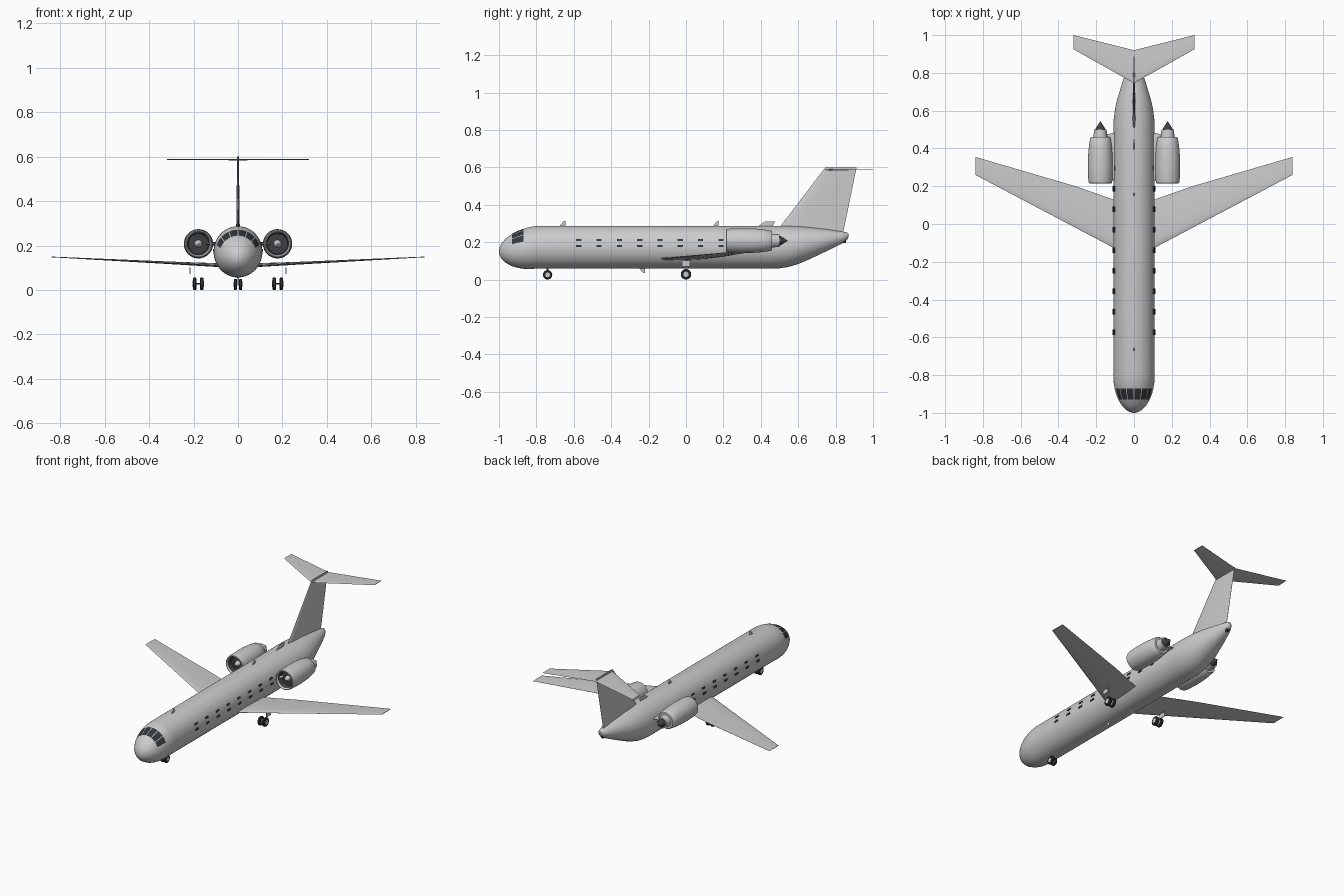
import bpy, bmesh, math
from mathutils import Matrix, Vector

cube = bpy.data.objects.get("Cube")
if cube:
    bpy.data.objects.remove(cube, do_unlink=True)


def material(name, rgb):
    m = bpy.data.materials.new(name)
    m.use_nodes = True
    m.diffuse_color = (*rgb, 1)
    m.node_tree.nodes["Principled BSDF"].inputs["Base Color"].default_value = (*rgb, 1)
    return m


GREY = material("light grey", (0.6, 0.6, 0.6))
GLASS = material("dark glass", (0.035, 0.04, 0.045))
DARK = material("dark metal", (0.05, 0.05, 0.055))
RUBBER = material("black rubber", (0.03, 0.03, 0.03))


def finish(name, bm, mats, angle=35):
    bmesh.ops.recalc_face_normals(bm, faces=bm.faces)
    mesh = bpy.data.meshes.new(name)
    bm.to_mesh(mesh)
    bm.free()
    for m in mats:
        mesh.materials.append(m)
    ob = bpy.data.objects.new(name, mesh)
    bpy.context.collection.objects.link(ob)
    bpy.ops.object.select_all(action="DESELECT")
    ob.select_set(True)
    bpy.context.view_layer.objects.active = ob
    bpy.ops.object.shade_smooth_by_angle(angle=math.radians(angle))
    return ob


def loft(name, rings, mats, rule=None, angle=35):
    """Skin a list of rings; rule(ring index, side index) picks the material."""
    bm = bmesh.new()
    rows = [[bm.verts.new(p) for p in ring] for ring in rings]
    n = len(rows[0])
    for i in range(len(rows) - 1):
        for j in range(n):
            k = (j + 1) % n
            f = bm.faces.new((rows[i][j], rows[i][k], rows[i + 1][k], rows[i + 1][j]))
            f.material_index = rule(i, j) if rule else 0
    bm.faces.new(rows[0]).material_index = rule(0, 0) if rule else 0
    bm.faces.new(rows[-1])
    return finish(name, bm, mats, angle)


def turned(name, centre, profile, mats, axis="Y", rule=None, sides=32):
    """Lathe a (position, radius) profile about an axis through centre."""
    rings = []
    for t, r in profile:
        ring = []
        for j in range(sides):
            a = math.tau * j / sides
            u, v = r * math.cos(a), r * math.sin(a)
            ring.append(Vector(centre) + Vector((u, t, v) if axis == "Y" else (t, u, v)))
        rings.append(ring)
    return loft(name, rings, mats, rule)


def foil(front, back, thick, steps=9):
    """Closed aerofoil outline as (chord, thickness) pairs."""
    top = []
    for i in range(steps + 1):
        t = (1 - math.cos(math.pi * i / steps)) / 2
        h = 1.48 * math.sqrt(t) - 0.63 * t - 1.76 * t**2 + 1.42 * t**3 - 0.51 * t**4
        top.append((front + (back - front) * t, thick * max(h, 0.03 if i else 0)))
    return top + [(c, -h) for c, h in reversed(top[1:])]


def wing(name, sections):
    loft(name, [[(x, c, z + h) for c, h in foil(a, b, t)] for x, a, b, z, t in sections], [GREY])


def blade(name, sections):
    loft(name, [[(h, c, z) for c, h in foil(a, b, t)] for z, a, b, t in sections], [GREY])


def box(name, centre, size, mat, tilt=0):
    bm = bmesh.new()
    bmesh.ops.create_cube(bm, size=1, matrix=Matrix.Translation(centre)
                          @ Matrix.Rotation(tilt, 4, "Y") @ Matrix.Diagonal((*size, 1)))
    return finish(name, bm, [mat])


# Fuselage: ring angles follow the six cockpit panes, then close underneath
angles, pane_sides = [], set()
for k in range(6):
    start = 20 + 140 / 6 * k
    for step in range(4):
        if step < 3:
            pane_sides.add(len(angles))
        angles.append(start + 1.2 + 7 * step)
angles += [160 + 220 * i / 26 for i in range(1, 26)]

stations = []
for y in (-0.9995, -0.996, -0.985, -0.965, -0.93, -0.90, -0.87, -0.835, -0.80):
    s = max(math.sqrt(1 - ((y + 0.8) / 0.2) ** 2), 0.02)
    mid = 0.15 + 0.0225 * (y + 1) / 0.2
    stations.append((y, 0.11 * s, mid - 0.114 * s, mid + 0.114 * s))
stations += [(0.45, 0.11, 0.058, 0.287), (0.50, 0.11, 0.06, 0.287), (0.55, 0.108, 0.068, 0.286),
             (0.60, 0.102, 0.083, 0.284), (0.65, 0.092, 0.104, 0.281), (0.75, 0.062, 0.151, 0.269),
             (0.83, 0.035, 0.19, 0.257), (0.86, 0.02, 0.212, 0.252), (0.87, 0.008, 0.228, 0.246)]
rings = []
for y, w, low, high in stations:
    rings.append([(w * math.cos(math.radians(a)), y,
                   (low + high) / 2 + (high - low) / 2 * math.sin(math.radians(a))) for a in angles])
loft("fuselage", rings, [GREY, GLASS],
     lambda i, j: 1 if i in (4, 5) and j in pane_sides else 0)

# Tail exhaust
turned("tail_exhaust", (0, 0, 0.207), [(0.81, 0.014), (0.85, 0.012), (0.855, 0.008)], [DARK], sides=16)

# Fin, antennas
blade("tail_fin", [(0.22, 0.455, 0.834, 0.018), (0.6, 0.745, 0.912, 0.008)])
blade("front_antenna", [(0.28, -0.68, -0.645, 0.004), (0.312, -0.655, -0.645, 0.002)])
blade("middle_antenna", [(0.28, 0.14, 0.175, 0.004), (0.312, 0.165, 0.175, 0.002)])
blade("rear_antenna", [(0.28, 0.38, 0.46, 0.005), (0.31, 0.42, 0.475, 0.003)])
blade("belly_antenna", [(0.065, -0.255, -0.22, 0.004), (0.036, -0.23, -0.22, 0.002)])

for side, s in (("left", 1), ("right", -1)):
    # Wings and stabilisers
    wing(side + "_wing", [(0, -0.183, 0.10, 0.107, 0.019), (s * 0.11, -0.125, 0.13, 0.113, 0.017),
                          (s * 0.3, -0.025, 0.197, 0.122, 0.012), (s * 0.84, 0.26, 0.355, 0.149, 0.003)])
    wing(side + "_stabiliser", [(0, 0.745, 0.92, 0.587, 0.007), (s * 0.32, 0.925, 1.0, 0.587, 0.003)])

    # Engine: nacelle with dark intake, fan spinner, exhaust cone, pylon
    hub = (s * 0.178, 0, 0.208)
    turned(side + "_nacelle", hub,
           [(0.255, 0.046), (0.225, 0.052), (0.215, 0.057), (0.217, 0.061), (0.235, 0.064),
            (0.30, 0.066), (0.36, 0.065), (0.41, 0.061), (0.455, 0.054), (0.46, 0.05),
            (0.46, 0.037), (0.50, 0.033)],
           [GREY, DARK], rule=lambda i, j: 1 if i == 0 else 0)
    turned(side + "_spinner", hub, [(0.225, 0.002), (0.232, 0.01), (0.256, 0.018)], [GREY])
    turned(side + "_exhaust_cone", hub, [(0.495, 0.027), (0.505, 0.025), (0.542, 0.002)], [DARK])
    wing(side + "_pylon", [(s * 0.07, 0.23, 0.49, 0.208, 0.014), (s * 0.145, 0.23, 0.475, 0.208, 0.014)])

    # Cabin windows in two rows
    for z in (0.211, 0.179):
        a = math.asin((z - 0.1725) / 0.1145)
        for i in range(9):
            box(f"{side}_window", (s * 0.1105 * math.cos(a), -0.573 + 0.1085 * i, z),
                (0.006, 0.028, 0.011), GLASS, -s * a)

    # Landing gear
    box(side + "_gear_door", (s * 0.216, 0, 0.086), (0.004, 0.044, 0.03), GREY)
    for name, x, y, r, w in (("main_outer", 0.195, 0, 0.028, 0.016), ("main_inner", 0.163, 0, 0.028, 0.016),
                             ("nose", 0.012, -0.74, 0.025, 0.014)):
        h = w / 2
        turned(f"{side}_{name}_wheel", (s * x, y, r),
               [(-h, r * 0.55), (-h, r * 0.85), (-h * 0.6, r), (h * 0.6, r), (h, r * 0.85), (h, r * 0.55)],
               [RUBBER], axis="X", sides=24)
        turned(f"{side}_{name}_hub", (s * x, y, r),
               [(-h - 0.001, r * 0.5), (h + 0.001, r * 0.5)], [GREY], axis="X", sides=24)
    turned(side + "_main_axle", (s * 0.179, 0, 0.028), [(-0.014, 0.004), (0.014, 0.004)], [DARK], axis="X", sides=12)

# Nose gear leg
box("nose_gear_leg", (0, -0.74, 0.045), (0.006, 0.01, 0.05), DARK)
